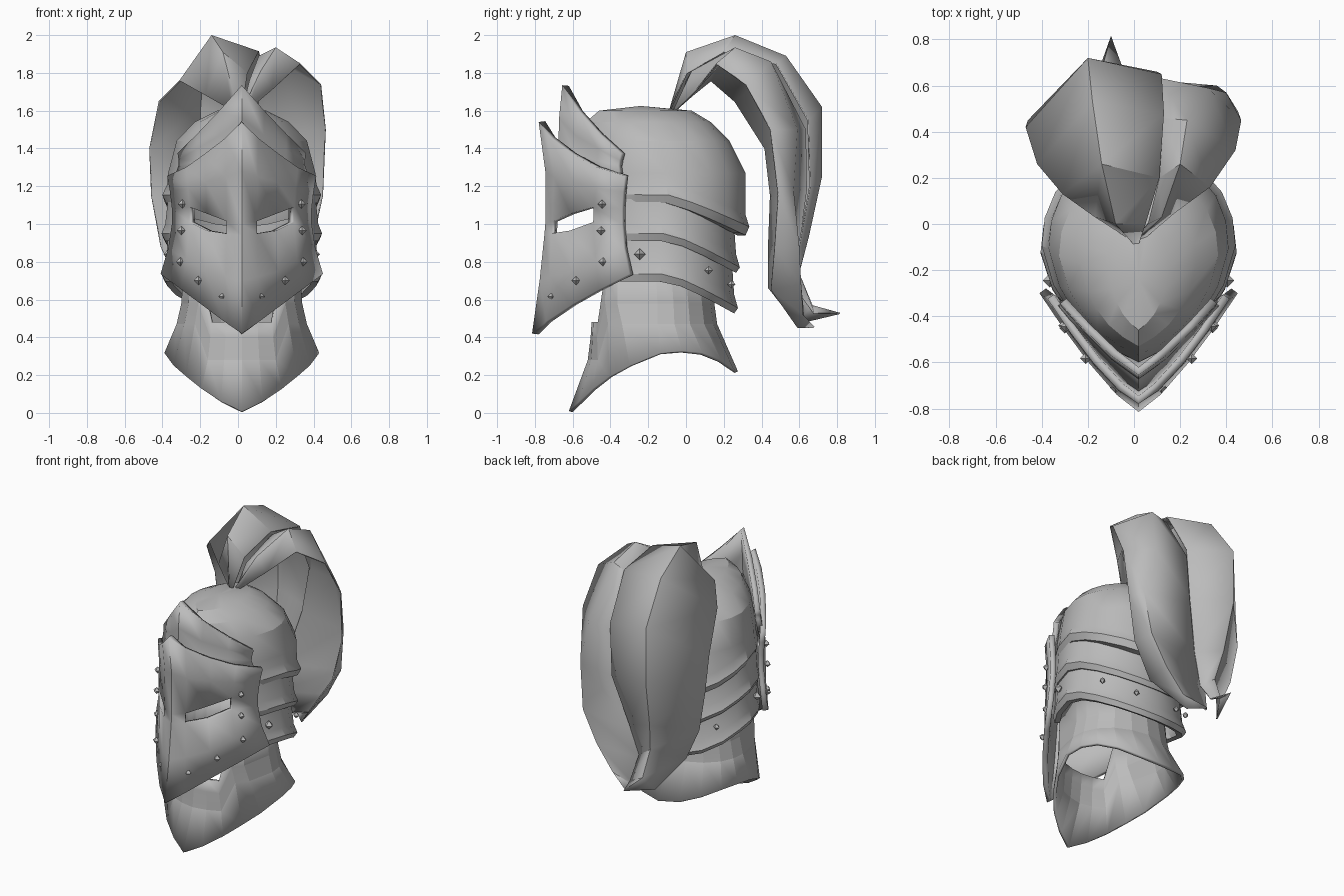
import bpy, bmesh, math
from mathutils import Vector

if "Cube" in bpy.data.objects:
    bpy.data.objects.remove(bpy.data.objects["Cube"])

CX = 0.02  # helmet mid-plane
steel = bpy.data.materials.new("steel_grey")
steel.diffuse_color = (0.5, 0.5, 0.5, 1)
steel.use_nodes = True
steel.node_tree.nodes["Principled BSDF"].inputs["Base Color"].default_value = steel.diffuse_color


def lerp_table(table, v):
    """Piecewise linear lookup in (key, value) pairs."""
    for (a, p), (b, q) in zip(table, table[1:]):
        if v <= b:
            return p + (q - p) * max(0, (v - a) / (b - a))
    return table[-1][1]


def finish(name, bm, thickness=0, angle=35):
    mesh = bpy.data.meshes.new(name)
    bm.to_mesh(mesh)
    bm.free()
    mesh.materials.append(steel)
    ob = bpy.data.objects.new(name, mesh)
    bpy.context.collection.objects.link(ob)
    bpy.ops.object.select_all(action='DESELECT')
    ob.select_set(True)
    bpy.context.view_layer.objects.active = ob
    bpy.ops.object.shade_smooth_by_angle(angle=math.radians(angle))
    if thickness:
        mod = ob.modifiers.new("thickness", 'SOLIDIFY')
        mod.thickness = thickness
        mod.offset = -1
    return ob


def sheet(name, rows, closed=False, skip=(), cap=None, thickness=0, angle=35, ref=(0, -0.15, 1)):
    """Quad grid through rows of points, normals facing away from ref."""
    bm = bmesh.new()
    grid = [[bm.verts.new(p) for p in row] for row in rows]
    n = len(rows[0])
    for r in range(len(rows) - 1):
        for c in range(n if closed else n - 1):
            if (r, c) not in skip:
                d = (c + 1) % n
                bm.faces.new((grid[r][c], grid[r][d], grid[r + 1][d], grid[r + 1][c]))
    if cap:
        top = bm.verts.new(cap)
        for c in range(n):
            bm.faces.new((top, grid[0][(c + 1) % n], grid[0][c]))
    bmesh.ops.remove_doubles(bm, verts=bm.verts, dist=0.0005)
    bm.normal_update()
    facing = sum(f.normal.dot(f.calc_center_median() - Vector(ref)) * f.calc_area() for f in bm.faces)
    if facing < 0:
        bmesh.ops.reverse_faces(bm, faces=bm.faces)
    return finish(name, bm, thickness, angle)


# Horizontal outline: pointed at the front, round at the back
PLAN = [(0, 0), (.27, .06), (.52, .14), (.72, .24), (.88, .36), (1, .54),
        (.97, .67), (.86, .79), (.64, .90), (.34, .97), (0, 1)]


def ring(front, back, half, height, open_front=False, blunt=1):
    """Outline at given size; height is a number or a function of y; blunt > 1 flattens the front."""
    side = PLAN[3:] if open_front else PLAN
    pts = side + [(-x, t) for x, t in reversed(side[:-1])]
    if not open_front:
        pts = pts[:-1]
    out = []
    for x, t in pts:
        y = front + (back - front) * (t ** blunt if t < .5 else t)
        out.append((CX + x * half, y, height(y) if callable(height) else height))
    return out


def hem(z, drop, back):
    """Plate edge height: level at the sides, dropping at the back."""
    return lambda y: z - drop * max(0, (y + 0.1) / (back + 0.1)) ** 1.2


# Skull dome with thick lower lip
sheet("skull_dome", [
    ring(-.46, .03, .13, 1.60), ring(-.53, .13, .25, 1.54), ring(-.57, .23, .345, 1.44),
    ring(-.60, .315, .39, 1.27), ring(-.60, .315, .395, hem(1.21, .16, .315)),
    ring(-.60, .335, .42, hem(1.155, .17, .335)), ring(-.59, .315, .40, hem(1.11, .17, .315)),
    ring(-.55, .27, .365, hem(1.11, .17, .27))],
    closed=True, cap=(CX, -.24, 1.625), angle=25)

# Two overlapping neck lames with thick lower lips
for name, z, back, half, z_top in (("upper_lame", .95, .285, .425, 1.14), ("lower_lame", .735, .275, .425, .93)):
    sheet(name, [
        ring(-.6, back - .03, half - .035, hem(z_top, .17, back), True),
        ring(-.6, back - .02, half - .02, hem(z + .05, .17, back), True),
        ring(-.6, back, half, hem(z, .18, back), True),
        ring(-.6, back - .02, half - .02, hem(z - .04, .18, back), True),
        ring(-.56, back - .06, half - .055, hem(z - .04, .18, back), True)], angle=25)

# Gorget: neck tube flaring to a pointed collar, cut low at the front
collar = [(-.62, .01), (-.45, .17), (-.3, .25), (-.13, .32), (0, .33), (.14, .31), (.275, .22)]
sheet("gorget", [
    ring(-.50, .13, .31, lambda y: .48 if y < -.44 else .76, blunt=1.5),
    ring(-.505, .15, .32, lambda y: .40 if y < -.44 else .58, blunt=1.5),
    ring(-.52, .165, .345, lambda y: .28 if y < -.44 else .47, blunt=1.3),
    ring(-.62, .275, .41, lambda y: lerp_table(collar, y))],
    closed=True, thickness=.02, angle=6, ref=(0, -.2, .45))


def face_plate(name, cols, profile, skip=(), thickness=.035):
    """V-shaped plate. cols: (u, heights); profile per row: (centre y, edge x, edge y, bulge)."""
    full = [(-u, h) for u, h in reversed(cols[1:])] + cols
    rows = []
    for r, (yc, xe, ye, bulge) in enumerate(profile):
        rows.append([(CX + u * xe, yc + (ye - yc) * abs(u) ** bulge, h[r]) for u, h in full])
    return sheet(name, rows, skip=skip, thickness=thickness, angle=28, ref=(0, -.1, 1))


# Visor with two eye slots left open in the grid
visor_profile = [(-.78, .395, -.325, 1.35), (-.745, .38, -.335, 1.45), (-.745, .37, -.34, 1.6),
                 (-.75, .37, -.34, 1.6), (-.775, .39, -.33, 1.4), (-.815, .43, -.30, 1.28)]
face_plate("visor", [
    (0, (1.54, 1.28, 1.00, .94, .70, .42)), (.22, (1.455, 1.25, 1.015, .95, .72, .485)),
    (.5, (1.37, 1.22, 1.055, .965, .75, .575)), (.75, (1.30, 1.19, 1.09, 1.01, .81, .655)),
    (1, (1.255, 1.17, 1.08, 1.00, .87, .735))],
    visor_profile, skip={(2, 1), (2, 2), (2, 5), (2, 6)})

# Brow plate rising behind the visor, with a lower flange reaching forward to it
face_plate("brow_plate", [
    (0, (1.735, 1.56, 1.44, 1.38)), (.35, (1.60, 1.47, 1.38, 1.31)),
    (.7, (1.475, 1.40, 1.335, 1.26)), (1, (1.375, 1.34, 1.31, 1.24))],
    [(-.655, .34, -.345, 1.25), (-.672, .335, -.355, 1.25), (-.675, .335, -.36, 1.25),
     (-.74, .36, -.35, 1.25)])

# Diamond rivets on the visor edge and lower lame, both sides
rivets = [(.315, -.445, 1.105, .024), (.32, -.45, .965, .024), (.325, -.44, .80, .024),
          (.23, -.583, .70, .024), (.10, -.71, .615, .024),
          (.385, -.245, .84, .03), (.335, .12, .755, .022), (.16, .24, .68, .022)]
bm = bmesh.new()
for x, y, z, r in rivets:
    for s in (-1, 1):
        made = bmesh.ops.create_uvsphere(bm, u_segments=4, v_segments=2, radius=r)
        bmesh.ops.translate(bm, verts=made["verts"], vec=(CX + s * x, y, z))
finish("rivets", bm, angle=10)


def plume(name, edge, ridge, inner, tip):
    rows = [list(r) for r in zip(edge, ridge, inner)] + [[tip] * 3]
    sheet(name, rows, thickness=.008, angle=40, ref=(0, .2, 1.2))


# Two folded plume ribbons arching from the crown to pointed tails
plume("left_plume",
      [(-.03, -.06, 1.6), (-.17, .03, 1.68), (-.31, .13, 1.76), (-.42, .26, 1.65), (-.47, .42, 1.4),
       (-.46, .45, 1.15), (-.41, .44, .88), (-.31, .44, .66), (-.18, .59, .47)],
      [(0, -.09, 1.6), (-.08, .0, 1.91), (-.14, .26, 2.0), (-.18, .53, 1.89), (-.2, .72, 1.62),
       (-.2, .72, 1.25), (-.18, .65, .93), (-.15, .60, .74), (-.14, .67, .57)],
      [(.02, -.09, 1.6), (.05, .0, 1.8), (.11, .2, 1.915), (.13, .48, 1.85), (.12, .65, 1.55),
       (.1, .66, 1.2), (.01, .60, .87), (-.05, .58, .67), (-.05, .68, .53)],
      (-.10, .815, .53))
plume("right_plume",
      [(.05, -.06, 1.6), (.18, .05, 1.71), (.33, .16, 1.85), (.44, .32, 1.74), (.465, .45, 1.5),
       (.45, .49, 1.15), (.39, .47, .87), (.25, .45, .65), (.07, .59, .45)],
      [(.02, -.07, 1.6), (.12, .03, 1.81), (.2, .26, 1.935), (.23, .45, 1.86), (.32, .59, 1.5),
       (.40, .57, 1.18), (.36, .60, .88), (.25, .61, .68), (.12, .62, .52)],
      [(.02, -.05, 1.6), (.06, .0, 1.76), (.11, .2, 1.89), (.12, .46, 1.82), (.10, .635, 1.5),
       (.04, .64, 1.18), (-.06, .59, .82), (-.10, .57, .63), (-.06, .63, .475)],
      (-.02, .68, .455))
